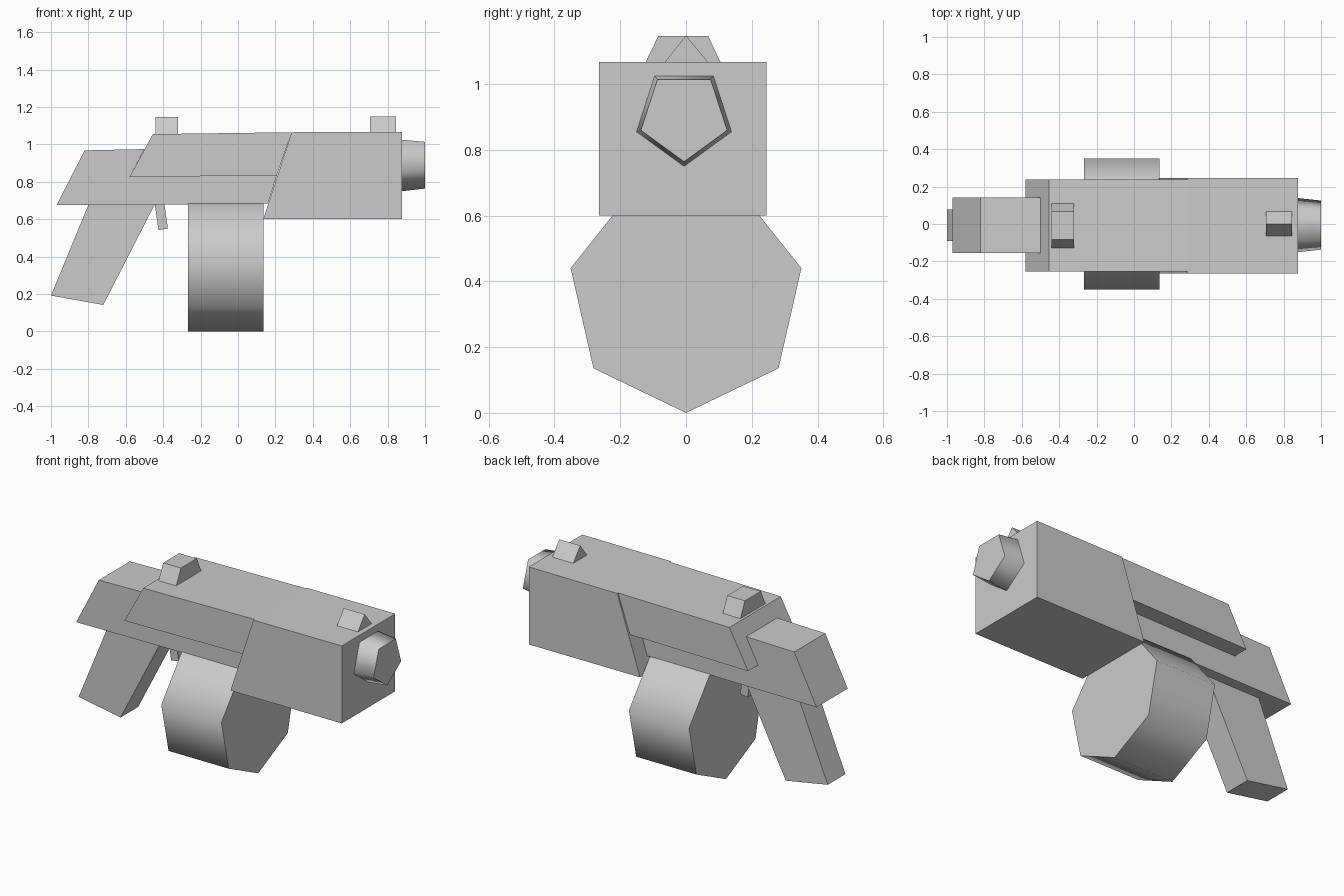
import bpy, bmesh, math

if "Cube" in bpy.data.objects:
    bpy.data.objects.remove(bpy.data.objects["Cube"])


def make(name, rings, smooth=None):
    """Solid from two matching end outlines."""
    bm = bmesh.new()
    a, b = [[bm.verts.new(p) for p in ring] for ring in rings]
    n = len(a)
    bm.faces.new(a)
    bm.faces.new(b[::-1])
    for i in range(n):
        j = (i + 1) % n
        bm.faces.new((a[i], b[i], b[j], a[j]))
    bmesh.ops.recalc_face_normals(bm, faces=bm.faces)
    me = bpy.data.meshes.new(name)
    bm.to_mesh(me)
    bm.free()
    ob = bpy.data.objects.new(name, me)
    bpy.context.collection.objects.link(ob)
    if smooth:
        bpy.ops.object.select_all(action='DESELECT')
        ob.select_set(True)
        bpy.context.view_layer.objects.active = ob
        bpy.ops.object.shade_smooth_by_angle(angle=math.radians(smooth))
    return ob


def side_profile(name, pts, y0, y1):
    return make(name, [[(x, y, z) for x, z in pts] for y in (y0, y1)])


def end_profile(name, pts, x0, x1, smooth=None):
    return make(name, [[(x, y, z) for y, z in pts] for x in (x0, x1)], smooth)


def polygon(sides, r, cy, cz):
    """Regular polygon with one corner pointing down."""
    steps = [2 * math.pi * i / sides for i in range(sides)]
    return [(cy + r * math.sin(t), cz - r * math.cos(t)) for t in steps]


# Body: front block, upper cover, narrower lower frame
side_profile("front_body", [(0.135, 0.60), (0.877, 0.60), (0.877, 1.067), (0.287, 1.065)], -0.264, 0.245)
side_profile("upper_cover", [(-0.58, 0.825), (0.208, 0.835), (0.287, 1.065), (-0.455, 1.055)], -0.253, 0.237)
side_profile("lower_frame", [(-0.97, 0.675), (-0.82, 0.968), (-0.5, 0.975), (-0.58, 0.825),
                             (0.208, 0.835), (0.16, 0.683)], -0.155, 0.141)

# Grip and trigger
side_profile("grip", [(-0.80, 0.677), (-0.445, 0.679), (-0.72, 0.142), (-1.0, 0.192)], -0.09, 0.078)
side_profile("trigger", [(-0.445, 0.679), (-0.393, 0.679), (-0.375, 0.55), (-0.425, 0.542)], -0.03, 0.02)

# Seven-sided drum
end_profile("drum", polygon(7, 0.36, 0, 0.36), -0.266, 0.135, 60)

# Tapered five-sided muzzle
make("muzzle", [[(x, y, z) for y, z in polygon(5, r, -0.006, 0.902)]
                for x, r in ((0.877, 0.152), (1.0, 0.138))], 76)

# Sights
end_profile("front_sight", [(-0.066, 1.065), (0.068, 1.065), (0.0, 1.148)], 0.705, 0.845)
end_profile("rear_sight", [(-0.128, 1.056), (0.11, 1.056), (0.067, 1.147), (-0.084, 1.147)], -0.44, -0.322)
